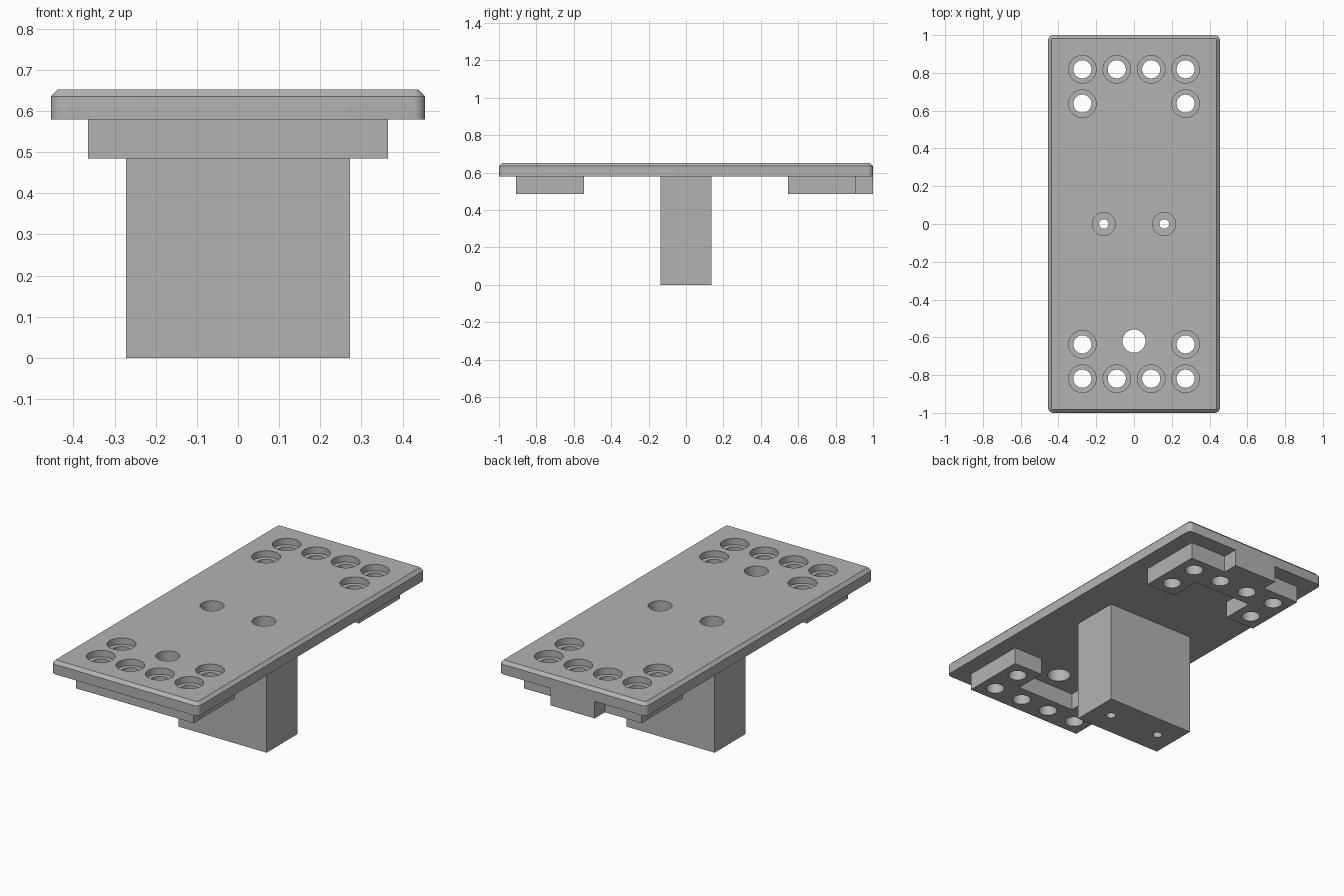
import bpy
import bmesh
import math

PITCH = 0.182            # spacing of the bolt grid
TOP, UNDER, RAIL = 0.652, 0.58, 0.485

old = bpy.data.objects.get("Cube")
if old:
    bpy.data.objects.remove(old, do_unlink=True)

grey = bpy.data.materials.new("plain grey")
grey.use_nodes = True
COLOUR = (0.45, 0.45, 0.45, 1)
grey.diffuse_color = COLOUR
grey.node_tree.nodes["Principled BSDF"].inputs["Base Color"].default_value = COLOUR


def add_object(name, bm):
    bmesh.ops.recalc_face_normals(bm, faces=bm.faces)
    mesh = bpy.data.meshes.new(name)
    bm.to_mesh(mesh)
    bm.free()
    mesh.materials.append(grey)
    obj = bpy.data.objects.new(name, mesh)
    bpy.context.collection.objects.link(obj)
    return obj


def loft(bm, rings):
    """Skin a stack of point rings and cap both ends."""
    loops = [[bm.verts.new(p) for p in ring] for ring in rings]
    n = len(loops[0])
    for a, b in zip(loops, loops[1:]):
        for i in range(n):
            j = (i + 1) % n
            bm.faces.new((a[i], a[j], b[j], b[i]))
    bm.faces.new(loops[0][::-1])
    bm.faces.new(loops[-1])


def prism(name, outline, low, high):
    bm = bmesh.new()
    loft(bm, [[(x, y, z) for x, y in outline] for z in (low, high)])
    return add_object(name, bm)


def rounded_rect(hx, hy, r, z, steps=6):
    ring = []
    for k, (sx, sy) in enumerate(((1, 1), (-1, 1), (-1, -1), (1, -1))):
        for i in range(steps + 1):
            a = (k + i / steps) * math.pi / 2
            ring.append((sx * (hx - r) + r * math.cos(a),
                         sy * (hy - r) + r * math.sin(a), z))
    return ring


def stepped_hole(bm, x, y, profile, sides=40):
    """Turned cutter with a (radius, height) profile."""
    angles = [2 * math.pi * i / sides for i in range(sides)]
    loft(bm, [[(x + r * math.cos(a), y + r * math.sin(a), z) for a in angles]
              for r, z in profile])


# Top plate with rounded corners and a chamfered upper edge
HX, HY, CORNER, CHAMFER = 0.455, 1.0, 0.028, 0.017
bm = bmesh.new()
loft(bm, [rounded_rect(HX, HY, CORNER, UNDER),
          rounded_rect(HX, HY, CORNER, TOP - CHAMFER),
          rounded_rect(HX - CHAMFER, HY - CHAMFER, CORNER - CHAMFER, TOP)])
plate = add_object("top_plate", bm)

# U-shaped rails under both ends, open toward the middle
OUT, IN = 2 * PITCH, PITCH
NEAR, MID, FAR = 3 * PITCH, 4 * PITCH, 5 * PITCH
inner = [(-IN, MID), (-IN, NEAR), (-OUT, NEAR), (-OUT, FAR)]
tab = [(-0.136, FAR), (-0.136, HY)]


def mirrored(half):
    return half + [(-x, y) for x, y in reversed(half)]


front_rail = prism("front_rail", [(x, -y) for x, y in mirrored(inner)], RAIL, UNDER)
back_rail = prism("back_rail", mirrored(inner + tab), RAIL, UNDER)

# Central block below the plate
SX, SY = 0.272, 0.136
stem = prism("central_block", [(-SX, -SY), (SX, -SY), (SX, SY), (-SX, SY)], 0, UNDER)

# Cutters for counterbored bolt holes, deep screw holes and the open hole
LOW, HIGH = -0.1, 0.8
bm = bmesh.new()
bolt = [(0.048, LOW), (0.048, TOP - 0.036), (0.073, TOP - 0.036), (0.073, HIGH)]
screw = [(0.025, LOW), (0.025, 0.15), (0.061, 0.15), (0.061, HIGH)]
for end in (-1, 1):
    for column, row in ((-1.5, 4.5), (-0.5, 4.5), (0.5, 4.5), (1.5, 4.5),
                        (-1.5, 3.5), (1.5, 3.5)):
        stepped_hole(bm, column * PITCH, end * row * PITCH, bolt)
    stepped_hole(bm, end * 0.16, 0, screw)
stepped_hole(bm, 0, -0.62, [(0.061, LOW), (0.061, HIGH)])
cutter = add_object("hole_cutter", bm)
cutter.hide_render = True

# Cut the holes, then shade with sharp edges kept
parts = (plate, front_rail, back_rail, stem)
for part in parts:
    mod = part.modifiers.new("holes", "BOOLEAN")
    mod.operation = "DIFFERENCE"
    mod.solver = "EXACT"
    mod.object = cutter
    bpy.ops.object.select_all(action="DESELECT")
    part.select_set(True)
    bpy.context.view_layer.objects.active = part
    bpy.ops.object.modifier_apply(modifier=mod.name)
    bpy.ops.object.shade_smooth_by_angle(angle=math.radians(30))
bpy.data.objects.remove(cutter, do_unlink=True)
